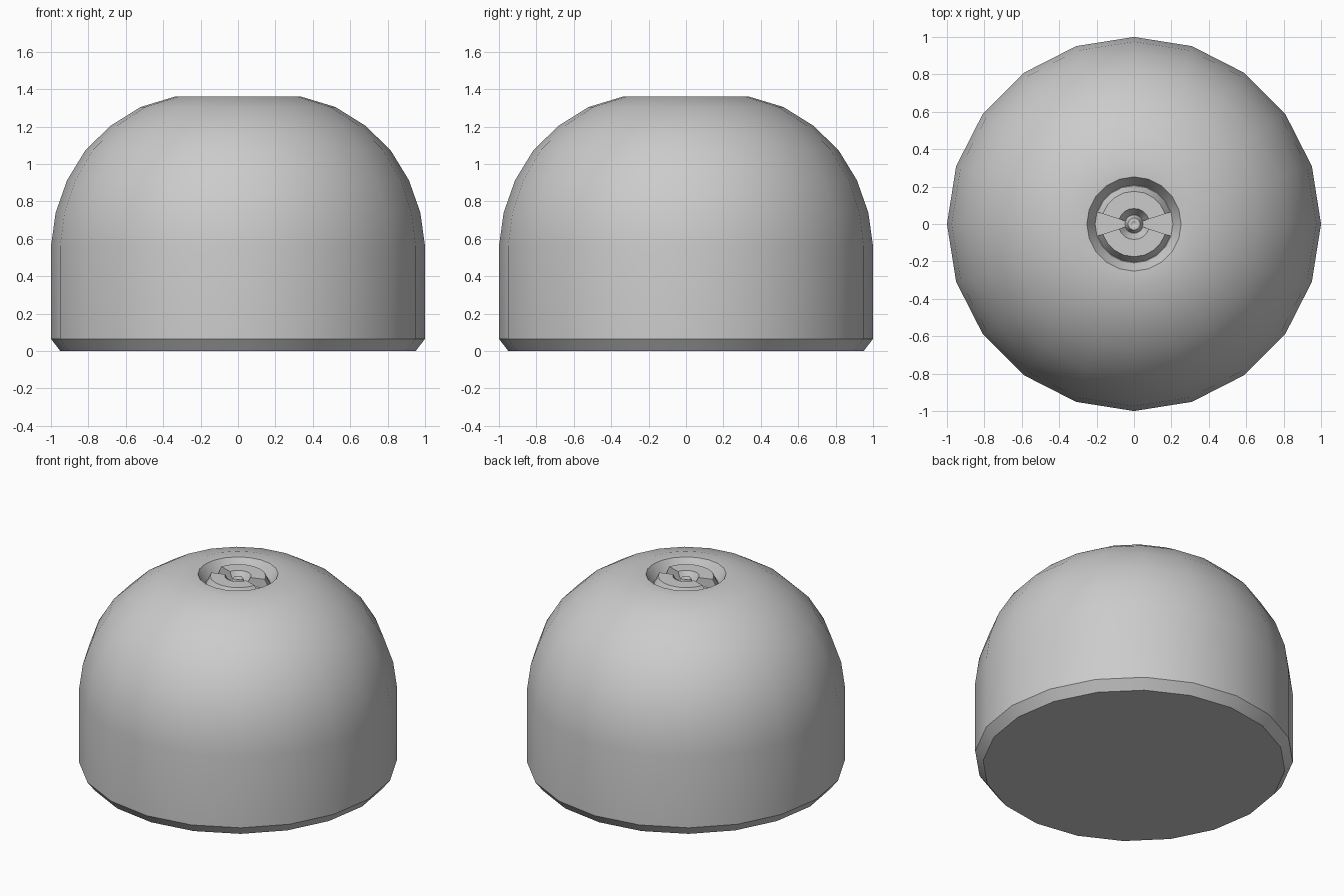
import bpy, bmesh
from math import cos, sin, radians

if "Cube" in bpy.data.objects:
    bpy.data.objects.remove(bpy.data.objects["Cube"])

SIDES = 20


def lathe(name, profile, start=0, steps=SIDES, closed=False):
    """Revolve an (r, z) profile; closed profiles swept part-way get end caps."""
    bm = bmesh.new()
    full = steps == SIDES
    rings = []
    for i in range(steps if full else steps + 1):
        a = radians(start + i * 360 / SIDES)
        rings.append([bm.verts.new((r * cos(a), r * sin(a), z)) for r, z in profile])
    n = len(profile)
    for i in range(steps):
        a, b = rings[i], rings[(i + 1) % len(rings)]
        for j in range(n if closed else n - 1):
            k = (j + 1) % n
            bm.faces.new((a[j], b[j], b[k], a[k]))
    if not full:
        bm.faces.new(rings[0])
        bm.faces.new(rings[-1])
    bmesh.ops.remove_doubles(bm, verts=bm.verts, dist=1e-5)
    bmesh.ops.recalc_face_normals(bm, faces=bm.faces)
    mesh = bpy.data.meshes.new(name)
    bm.to_mesh(mesh)
    bm.free()
    ob = bpy.data.objects.new(name, mesh)
    bpy.context.collection.objects.link(ob)
    bpy.ops.object.select_all(action='DESELECT')
    ob.select_set(True)
    bpy.context.view_layer.objects.active = ob
    bpy.ops.object.shade_smooth_by_angle(angle=radians(30))
    return ob


FLOOR = 1.285

# Domed body with chamfered foot and a round recess in the flat top
lathe("domed_body", [
    (0, 0), (0.95, 0), (1, 0.065), (1, 0.56), (0.975, 0.74), (0.914, 0.913),
    (0.815, 1.075), (0.68, 1.205), (0.52, 1.305), (0.337, 1.36),
    (0.252, 1.36), (0.208, FLOOR), (0, FLOOR)])

# Two halves of the slotted screw head, leaving radial slots left and right
section = [(0.205, FLOOR), (0.175, 1.345), (0.083, 1.345), (0.05, FLOOR)]
for side, start in (("back", 18), ("front", 198)):
    lathe("screw_head_" + side, section, start, 8, closed=True)

# Small centre pin
lathe("centre_pin", [
    (0, FLOOR), (0.048, FLOOR), (0.032, 1.33), (0.016, 1.33), (0, 1.32)])
